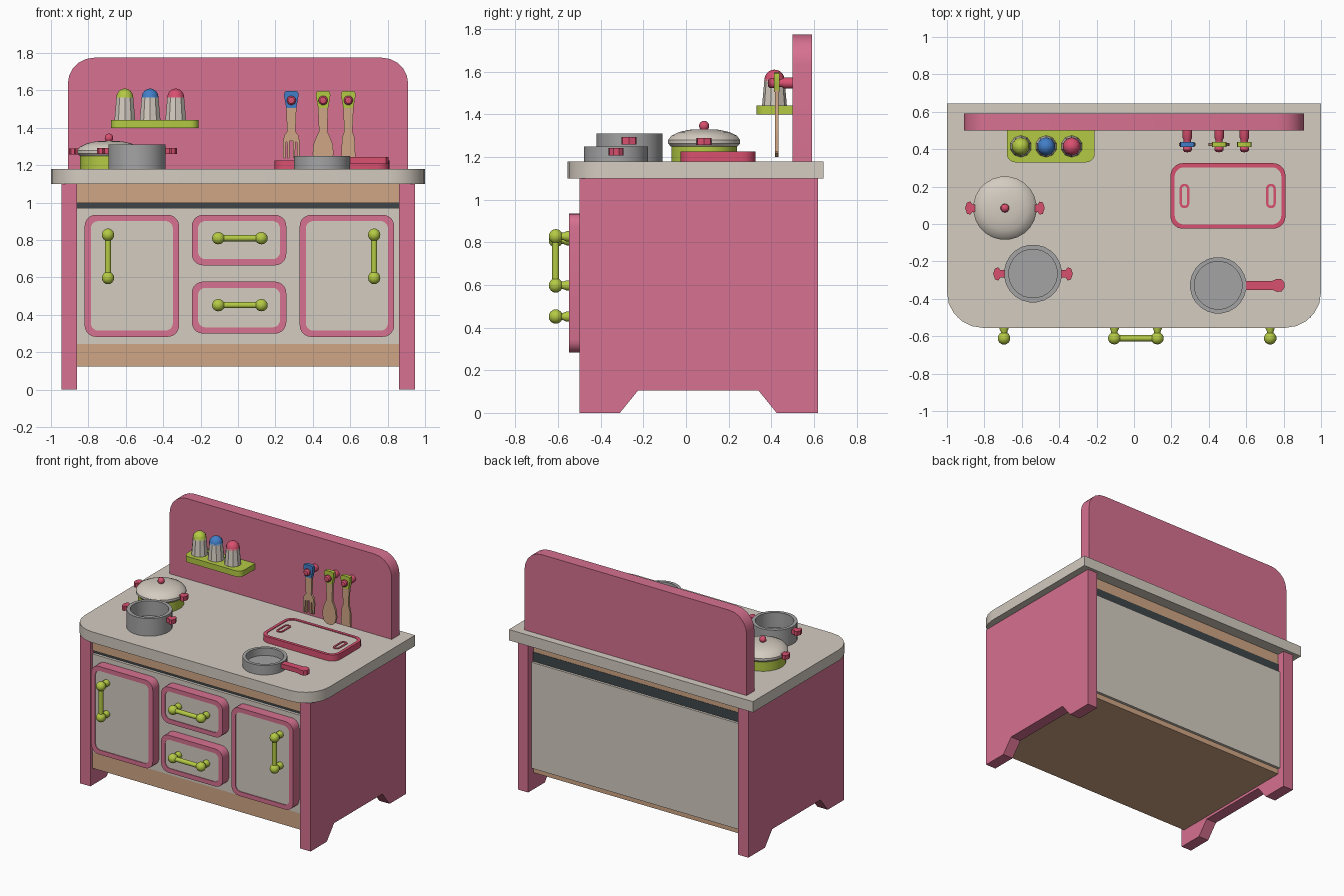
import bpy, bmesh, math

if "Cube" in bpy.data.objects:
    bpy.data.objects.remove(bpy.data.objects["Cube"])

def lin(c):
    c /= 255
    return c / 12.92 if c <= 0.04045 else ((c + 0.055) / 1.055) ** 2.4

def material(name, r, g, b):
    m = bpy.data.materials.new(name)
    m.diffuse_color = (lin(r), lin(g), lin(b), 1)
    m.use_nodes = True
    m.node_tree.nodes["Principled BSDF"].inputs["Base Color"].default_value = m.diffuse_color
    return m

PINK = material("pink", 215, 113, 145)
ROSE = material("rose red", 217, 80, 112)
CREAM = material("cream", 212, 204, 193)
WOOD = material("wood", 208, 166, 133)
LIME = material("lime green", 180, 202, 68)
BLUE = material("blue", 66, 126, 200)
GREY = material("metal grey", 164, 164, 165)
DARK = material("dark grey", 62, 70, 73)

# maps profile (u, v) and depth t to space
MAP = {'x': lambda u, v, t: (t, u, v), 'y': lambda u, v, t: (u, t, v), 'z': lambda u, v, t: (u, v, t)}

def finish(name, bm, mat, smooth=0.6):
    bmesh.ops.recalc_face_normals(bm, faces=bm.faces)
    me = bpy.data.meshes.new(name)
    bm.to_mesh(me)
    bm.free()
    me.materials.append(mat)
    if smooth:
        me.shade_smooth()
        me.set_sharp_from_angle(angle=smooth)
    ob = bpy.data.objects.new(name, me)
    bpy.context.collection.objects.link(ob)
    return ob

def extrude(name, outer, a, b, axis, mat, inner=None):
    """Prism of a profile; with an inner loop of equal length it is a ring."""
    bm = bmesh.new()
    f = MAP[axis]
    loops = [outer] + ([inner] if inner else [])
    vs = [[[bm.verts.new(f(u, v, t)) for u, v in lp] for t in (a, b)] for lp in loops]
    n = len(outer)
    for lo, hi in vs:
        for i in range(n):
            j = (i + 1) % n
            bm.faces.new((lo[i], lo[j], hi[j], hi[i]))
    for k in (0, 1):
        if inner:
            for i in range(n):
                j = (i + 1) % n
                bm.faces.new((vs[0][k][i], vs[0][k][j], vs[1][k][j], vs[1][k][i]))
        else:
            bm.faces.new(vs[0][k])
    return finish(name, bm, mat)

def rrect(x0, x1, y0, y1, radii, seg=5):
    """Rounded rectangle; radii for lower left, lower right, upper right, upper left."""
    if not isinstance(radii, tuple):
        radii = (radii,) * 4
    pts = []
    for k, (cx, cy, sx, sy) in enumerate(((x0, y0, 1, 1), (x1, y0, -1, 1), (x1, y1, -1, -1), (x0, y1, 1, -1))):
        r = radii[k]
        if r == 0:
            pts.append((cx, cy))
            continue
        for i in range(seg + 1):
            a = math.pi + k * math.pi / 2 + i * math.pi / 2 / seg
            pts.append((cx + sx * r + r * math.cos(a), cy + sy * r + r * math.sin(a)))
    return pts

def box(name, x0, x1, y0, y1, z0, z1, mat):
    return extrude(name, [(x0, y0), (x1, y0), (x1, y1), (x0, y1)], z0, z1, 'z', mat)

def lathe(name, prof, c, axis, mat, seg=24):
    """Revolve (radius, height) points around an axis through c."""
    bm = bmesh.new()
    f = MAP[axis]
    rings = []
    for r, h in prof:
        n = seg if r > 1e-5 else 1
        ring = []
        for i in range(n):
            p = f(r * math.cos(2 * math.pi * (i + .5) / seg), r * math.sin(2 * math.pi * (i + .5) / seg), h)
            ring.append(bm.verts.new([p[k] + c[k] for k in range(3)]))
        rings.append(ring)
    for A, B in zip(rings, rings[1:]):
        for i in range(seg):
            q = [A[i % len(A)], A[(i + 1) % len(A)], B[(i + 1) % len(B)], B[i % len(B)]]
            bm.faces.new(list(dict.fromkeys(q)))
    return finish(name, bm, mat)

def arc(r, h, a0, a1, n=6):
    return [(max(0, r * math.cos(math.radians(a0 + (a1 - a0) * i / n))),
             h + r * math.sin(math.radians(a0 + (a1 - a0) * i / n))) for i in range(n + 1)]

# cabinet sides with feet
side = [(-.50, 0), (-.31, 0), (-.225, .105), (.34, .105), (.425, 0), (.62, 0), (.62, 1.1), (-.50, 1.1)]
for s, n in ((-1, "left"), (1, "right")):
    extrude(n + "_side_panel", side, s * .86, s * .945, 'x', PINK)

# cabinet body
box("bottom_board", -.86, .86, -.475, .56, .125, .245, WOOD)
box("cabinet_body", -.86, .86, -.475, .54, .245, .972, CREAM)
box("back_panel", -.86, .86, .54, .58, .165, .95, CREAM)
box("shadow_gap", -.86, .86, -.455, .555, .97, 1.02, DARK)
box("back_gap", -.86, .86, .54, .562, .94, 1.02, DARK)
box("top_rail", -.86, .86, -.475, .56, .997, 1.1, WOOD)

# worktop and splashback
extrude("worktop", rrect(-1, 1, -.555, .645, (.19, .19, 0, 0)), 1.1, 1.18, 'z', CREAM)
extrude("splashback", rrect(-.91, .91, 1.18, 1.775, (0, 0, .14, .14)), .50, .59, 'y', PINK)

# doors and drawers: pink frame, cream panel
def front(name, x0, x1, z0, z1):
    w = .033
    inner = rrect(x0 + w, x1 - w, z0 + w, z1 - w, .04)
    extrude(name + "_frame", rrect(x0, x1, z0, z1, .06), -.475, -.548, 'y', PINK, inner)
    extrude(name + "_panel", inner, -.475, -.543, 'y', CREAM)

front("left_door", -.82, -.315, .283, .935)
front("right_door", .33, .835, .283, .935)
front("upper_drawer", -.247, .258, .665, .935)
front("lower_drawer", -.247, .258, .30, .578)

# handles: ball, bar, ball in one turned profile
def handle(name, x, z, axis):
    h = .115
    prof = arc(.034, -h, -90, 60, 7) + arc(.034, h, -60, 90, 7)
    lathe(name + "_bar", prof, (x, -.611, z), axis, LIME, 12)
    for i, s in enumerate((-h, h)):
        c = (x + s, 0, z) if axis == 'x' else (x, 0, z + s)
        lathe(f"{name}_stem_{i}", [(.025, -.54), (.025, -.56), (.018, -.575), (.018, -.61)], c, 'y', LIME, 12)

handle("left_door_handle", -.695, .713, 'z')
handle("right_door_handle", .728, .713, 'z')
handle("upper_drawer_handle", .01, .81, 'x')
handle("lower_drawer_handle", .01, .452, 'x')

# shaker shelf and shakers
extrude("shaker_shelf", rrect(-.68, -.21, .33, .50, (.045, .045, 0, 0)), 1.40, 1.443, 'z', LIME)
for x, m, n in ((-.605, LIME, "green"), (-.47, BLUE, "blue"), (-.333, ROSE, "red")):
    lathe(n + "_shaker", [(0, 1.443), (.058, 1.443), (.047, 1.565), (0, 1.565)], (x, .415, 0), 'z', CREAM, 10)
    lathe(n + "_shaker_cap", [(0, 1.56), (.049, 1.56)] + arc(.047, 1.563, 0, 90), (x, .415, 0), 'z', m, 10)

# stubby pot handles
def ears(name, x, y, z):
    for s, n in ((-1, "left"), (1, "right")):
        pts = [(x + s * .145, y - .02), (x + s * .175, y - .02), (x + s * .185, y - .035), (x + s * .213 - s * .01, y - .03),
               (x + s * .213, y), (x + s * .203, y + .03), (x + s * .185, y + .035), (x + s * .175, y + .02), (x + s * .145, y + .02)]
        extrude(f"{name}_{n}_handle", pts, z, z + .033, 'z', ROSE)

# lidded pot
P = (-.69, .085, 0)
lathe("lidded_pot", [(0, 1.18), (.155, 1.18), (.155, 1.255), (0, 1.255)], P, 'z', LIME)
lathe("pot_lid", [(0, 1.25), (.158, 1.25), (.17, 1.264), (.17, 1.28), (.155, 1.30), (.12, 1.317), (.07, 1.328), (0, 1.331)], P, 'z', CREAM)
lathe("lid_knob", [(.012, 1.32)] + arc(.024, 1.346, -60, 90), P, 'z', ROSE, 10)
ears("lidded_pot", P[0], P[1], 1.257)

# open saucepan
S = (-.54, -.265, 0)
lathe("saucepan", [(0, 1.18), (.155, 1.18), (.155, 1.31), (.13, 1.31), (.13, 1.20), (0, 1.20)], S, 'z', GREY)
ears("saucepan", S[0], S[1] - .002, 1.26)

# frying pan
F = (.45, -.328, 0)
lathe("frying_pan", [(0, 1.18), (.151, 1.18), (.151, 1.25), (.128, 1.25), (.128, 1.195), (0, 1.195)], F, 'z', GREY)
extrude("frying_pan_handle", [(.59, -.352), (.74, -.352), (.765, -.363), (.79, -.36), (.805, -.34), (.805, -.314),
                              (.79, -.296), (.765, -.293), (.74, -.304), (.59, -.304)], 1.208, 1.243, 'z', ROSE)

# chopping board with rim and grip slots
rim = rrect(.217, .788, -.003, .303, .05)
extrude("board_rim", rrect(.195, .81, -.025, .325, .065), 1.18, 1.226, 'z', ROSE, rim)
extrude("board_top", rim, 1.18, 1.221, 'z', CREAM)
for x, n in ((.27, "left"), (.732, "right")):
    extrude(n + "_board_slot", rrect(x - .026, x + .026, .085, .215, .025), 1.20, 1.226, 'z', ROSE,
            rrect(x - .013, x + .013, .098, .202, .012))

# utensils: half outlines mirrored around x, lower tip first
shaft = [(.022, 1.38), (.028, 1.52)]
fork = [(.009, 1.33), (.009, 1.24), (.02, 1.235), (.022, 1.325), (.029, 1.325), (.032, 1.235), (.043, 1.24), (.045, 1.32), (.038, 1.36)]
spoon = [(.02, 1.20), (.045, 1.22), (.056, 1.26), (.052, 1.31), (.035, 1.355)]
spatula = [(.038, 1.225), (.036, 1.30), (.033, 1.35)]
for x, half, m, n in ((.285, fork, BLUE, "fork"), (.455, spoon, LIME, "spoon"), (.59, spatula, LIME, "spatula")):
    half = half + shaft
    extrude(n, [(x + u, v) for u, v in half] + [(x - u, v) for u, v in reversed(half)], .418, .434, 'y', WOOD)
    grip = [(.026, 1.505), (.033, 1.54), (.039, 1.575), (.036, 1.592), (.025, 1.597)]
    extrude(n + "_grip", [(x + u, v) for u, v in grip] + [(x - u, v) for u, v in reversed(grip)], .413, .439, 'y', m)
    lathe(n + "_peg", [(0, .383), (.017, .386), (.025, .395), (.025, .408), (.02, .42), (.02, .45), (.026, .46), (.026, .505)],
          (x, 0, 1.547), 'y', ROSE, 12)
